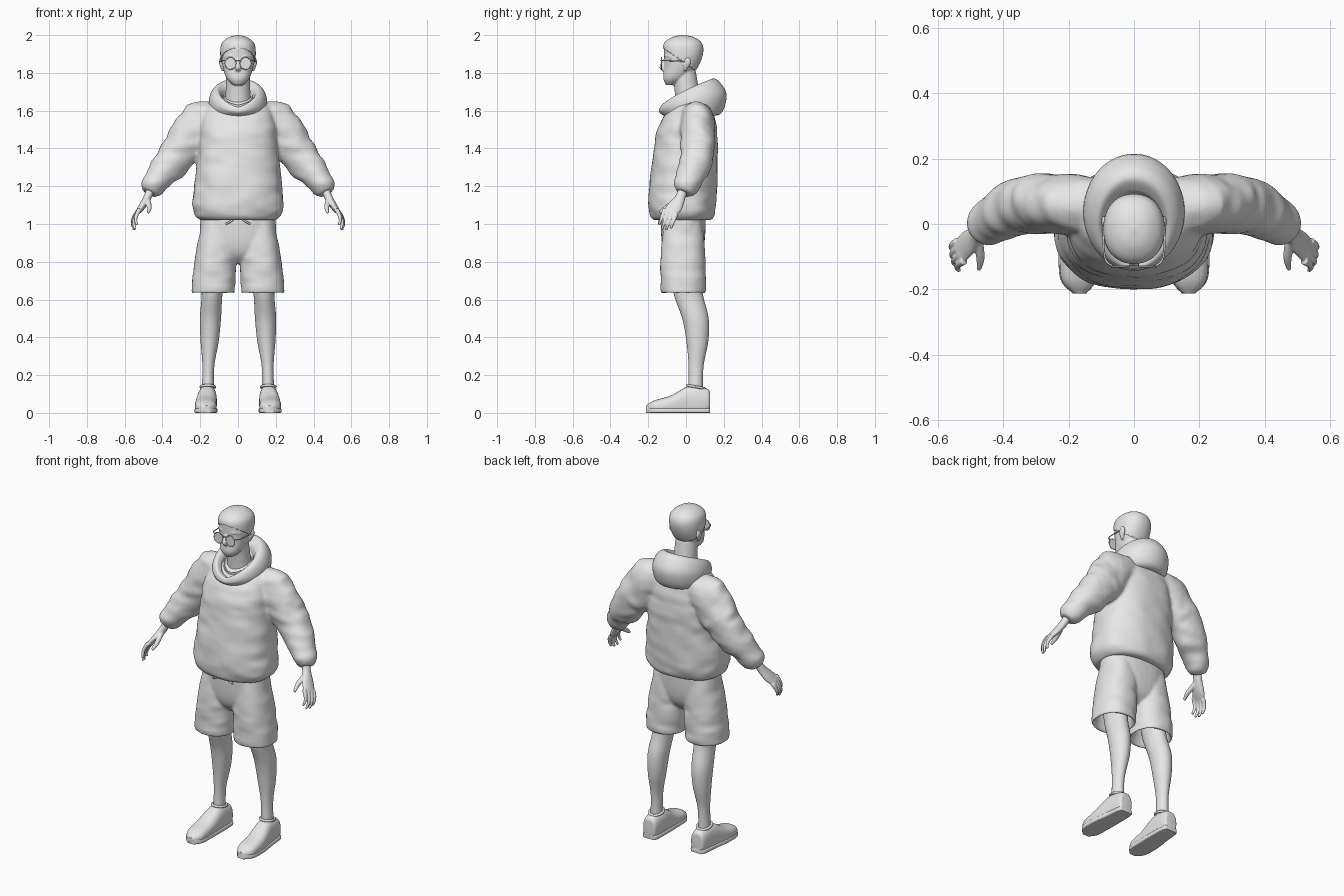
import bpy
import bmesh
from math import cos, sin, pi, radians, copysign
from mathutils import Vector, noise

cube = bpy.data.objects.get("Cube")
if cube:
    bpy.data.objects.remove(cube)

colour = (0.8, 0.8, 0.8, 1)
grey = bpy.data.materials.new("light_grey")
grey.use_nodes = True
grey.diffuse_color = colour
grey.node_tree.nodes["Principled BSDF"].inputs["Base Color"].default_value = colour
SIDEWAYS, BACKWARD, UP = Vector((1, 0, 0)), Vector((0, 1, 0)), Vector((0, 0, 1))


def ring(x=0.0, y=0.0, z=0.0, side=0.1, depth=None):
    """One oval cross-section: its centre and its two radii."""
    return (x, y, z, side, side if depth is None else depth)


def finish(name, bm):
    """Turn a bmesh into a smooth shaded object."""
    bmesh.ops.recalc_face_normals(bm, faces=bm.faces)
    mesh = bpy.data.meshes.new(name)
    bm.to_mesh(mesh)
    bm.free()
    mesh.materials.append(grey)
    mesh.shade_smooth()
    mesh.set_sharp_from_angle(angle=radians(50))
    obj = bpy.data.objects.new(name, mesh)
    bpy.context.scene.collection.objects.link(obj)
    return obj


def blend(before, start, end, after, t):
    """Catmull-Rom value between start and end."""
    slope_in, slope_out = (end - before) / 2, (after - start) / 2
    rise = end - start
    bend = 3 * rise - 2 * slope_in - slope_out
    twist = slope_in + slope_out - 2 * rise
    return start + t * (slope_in + t * (bend + t * twist))


def spline(keys, steps):
    padded = [keys[0], *keys, keys[-1]]
    samples = []
    for four in zip(padded, padded[1:], padded[2:], padded[3:]):
        for step in range(steps):
            samples.append([blend(*values, step / steps) for values in zip(*four)])
    return samples + [list(keys[-1])]


def bridge(bm, rings, closed=False):
    """Join neighbouring vertex rings with quads."""
    following = rings[1:] + rings[:1] if closed else rings[1:]
    for lower, upper in zip(rings, following):
        for k in range(len(lower)):
            bm.faces.new((lower[k - 1], lower[k], upper[k], upper[k - 1]))


def mirror_x(bm):
    copy = bmesh.ops.duplicate(bm, geom=bm.verts[:] + bm.edges[:] + bm.faces[:])["geom"]
    for element in copy:
        if isinstance(element, bmesh.types.BMVert):
            element.co.x *= -1


def loft(name, keys, axis=None, ref=BACKWARD, power=2.0, sides=32, steps=6,
         mirror=False, wrinkle=0.0, hairline=None):
    """Skin oval rings, set across their path or all facing one axis."""
    bm = bmesh.new()
    rows = spline(keys, steps)
    rings = []
    for i, (x, y, z, side, depth) in enumerate(rows):
        before, after = rows[max(i - 1, 0)], rows[min(i + 1, len(rows) - 1)]
        along = axis or (Vector(after[:3]) - Vector(before[:3])).normalized()
        deep = (ref - ref.dot(along) * along).normalized()
        wide = along.cross(deep)
        verts = []
        for k in range(sides):
            angle = 2 * pi * k / sides
            c, s = (copysign(abs(f) ** (2 / power), f) for f in (cos(angle), sin(angle)))
            offset = wide * c * side + deep * s * depth
            point = Vector((x, y, z)) + offset
            fold = noise.noise(Vector((point.x * 9, point.y * 9, point.z * 22)))
            point += offset * wrinkle * fold
            point.z = max(point.z, 0)
            verts.append(bm.verts.new(point))
        rings.append(verts)
    bridge(bm, rings)
    bm.faces.new(rings[0])
    bm.faces.new(rings[-1])
    if hairline:
        geometry = bm.verts[:] + bm.edges[:] + bm.faces[:]
        bmesh.ops.bisect_plane(bm, geom=geometry, plane_co=hairline[0],
                               plane_no=hairline[1], clear_inner=True)
    if mirror:
        mirror_x(bm)
    return finish(name, bm)


def tube(name, points, radius, **options):
    return loft(name, [ring(*point, side=radius) for point in points], sides=12, **options)


def loop(centre, across, along):
    """Closed oval of points spanned by two directions."""
    angles = [pi * k / 8 for k in range(17)]
    return [Vector(centre) + Vector(across) * cos(a) + Vector(along) * sin(a) for a in angles]


def edge(half, front, back, low, high):
    """One line round the neck: half width, y and z at the front, y and z at the back."""
    return (half, front, back, low, high)


def collar(name, section, segments=56):
    """Sweep a closed section round the neck, rising from front to back."""
    section = spline(section + section[:1], 5)[:-1]
    bm = bmesh.new()
    rings = []
    for k in range(segments):
        angle = 2 * pi * k / segments
        u = (1 - cos(angle)) / 2
        rings.append([bm.verts.new((half * sin(angle), front + (back - front) * u,
                                    low + (high - low) * u ** 0.7))
                      for half, front, back, low, high in section])
    bridge(bm, rings, closed=True)
    return finish(name, bm)


def fuse(name, parts, voxel, smooth):
    """Melt overlapping parts into one continuous skin."""
    bm = bmesh.new()
    for part in parts:
        bm.from_mesh(part.data)
        bpy.data.objects.remove(part)
    obj = finish(name, bm)
    remesh = obj.modifiers.new("skin", "REMESH")
    remesh.mode, remesh.voxel_size = "VOXEL", voxel
    relax = obj.modifiers.new("relax", "SMOOTH")
    relax.factor, relax.iterations = 0.5, smooth
    bpy.context.view_layer.update()
    evaluated = obj.evaluated_get(bpy.context.evaluated_depsgraph_get())
    mesh = bpy.data.meshes.new_from_object(evaluated)
    obj.modifiers.clear()
    obj.data = mesh
    mesh.materials.clear()
    mesh.materials.append(grey)
    mesh.shade_smooth()


# Head with nose, brows, lips, ears and neck
skull = [ring(y=-.08, z=1.735, side=.025), ring(y=-.06, z=1.77, side=.06),
         ring(y=-.03, z=1.83, side=.08, depth=.085), ring(y=-.016, z=1.9, side=.088, depth=.1),
         ring(y=-.016, z=1.95, side=.08, depth=.095), ring(y=-.016, z=1.98, side=.045, depth=.055),
         ring(y=-.016, z=1.99, side=.005)]
fuse("head", [
    loft("skull", skull, axis=UP, power=2.2),
    loft("nose", [ring(y=-.107, z=1.88, side=.008), ring(y=-.126, z=1.83, side=.016, depth=.014),
                  ring(y=-.11, z=1.805, side=.01)], axis=UP),
    tube("brow", [(0, -.106, 1.885), (.04, -.102, 1.89), (.07, -.073, 1.885)], .009, mirror=True),
    tube("lips", [(-.03, -.09, 1.777), (0, -.109, 1.779), (.03, -.09, 1.777)], .01, ref=UP),
    loft("ear", [ring(x=.08, y=-.005, z=1.81, side=.006), ring(x=.09, y=.005, z=1.85, side=.01, depth=.02),
                 ring(x=.09, y=.01, z=1.88, side=.005, depth=.01)], axis=UP, mirror=True),
    loft("neck", [ring(y=.03, z=1.54, side=.08), ring(y=.01, z=1.67, side=.067),
                  ring(y=-.01, z=1.81, side=.062)], axis=UP),
], voxel=.0045, smooth=3)

# Hair: an enlarged skull trimmed along a sloping hairline
hair = loft("hair", [ring(x, y, 1.88 + (z - 1.88) * 1.09, side * 1.07, depth * 1.06)
                     for x, y, z, side, depth in skull],
            axis=UP, power=2.2, sides=48, hairline=((0, -.12, 1.93), (0, .7, 1)))
shell = hair.modifiers.new("thickness", "SOLIDIFY")
shell.thickness, shell.offset = .008, -1

# Glasses
loft("lenses", [ring(x=.04, y=y, z=1.85, side=.027, depth=.03) for y in (-.128, -.132)],
     axis=BACKWARD, ref=UP, power=2.5, steps=1, mirror=True)
tube("lens_rims", loop((.04, -.13, 1.85), SIDEWAYS * .028, UP * .031), .003, steps=3, mirror=True)
tube("glasses_bridge", [(-.014, -.132, 1.866), (.014, -.132, 1.866)], .003)
tube("temples", [(.067, -.128, 1.865), (.09, -.1, 1.865), (.095, .01, 1.86)], .003, mirror=True)

# Hoodie: body and sleeves in one skin
body = loft("body", [
    ring(y=-.02, z=1.02, side=.2, depth=.15), ring(y=-.02, z=1.05, side=.23, depth=.17),
    ring(y=-.02, z=1.13, side=.24, depth=.18), ring(z=1.4, side=.21, depth=.17),
    ring(y=.01, z=1.53, side=.2, depth=.15), ring(y=.03, z=1.63, side=.16, depth=.1),
    ring(y=.04, z=1.68, side=.06, depth=.04),
], axis=UP, power=2.35, sides=48, wrinkle=.045)
sleeves = loft("sleeves", [
    ring(x=.08, y=.05, z=1.57, side=.08), ring(x=.19, y=.06, z=1.53, side=.12, depth=.09),
    ring(x=.32, y=.06, z=1.37, side=.105, depth=.09), ring(x=.4, y=.03, z=1.27, side=.08),
    ring(x=.45, z=1.2, side=.066), ring(x=.47, y=-.015, z=1.165, side=.04),
], sides=40, mirror=True, wrinkle=.14)
fuse("hoodie", [body, sleeves], voxel=.009, smooth=7)

# Lowered hood and the shirt neckline inside it
collar("hood", [
    edge(half=.09, front=-.1, back=.1, low=1.61, high=1.74),
    edge(half=.11, front=-.13, back=.14, low=1.62, high=1.77),
    edge(half=.14, front=-.14, back=.18, low=1.61, high=1.75),
    edge(half=.155, front=-.14, back=.215, low=1.59, high=1.68),
    edge(half=.14, front=-.11, back=.18, low=1.57, high=1.58),
    edge(half=.08, front=-.08, back=.08, low=1.57, high=1.6),
])
collar("shirt_collar", [
    edge(half=.07, front=-.06, back=.08, low=1.62, high=1.69),
    edge(half=.08, front=-.08, back=.09, low=1.63, high=1.7),
    edge(half=.08, front=-.07, back=.09, low=1.58, high=1.64),
])

# Hands: palm, thumb and four fingers set across the knuckles
hand = [
    loft("palm", [ring(x=.455, y=-.01, z=1.2, side=.023), ring(x=.48, y=-.03, z=1.14, side=.021, depth=.027),
                  ring(x=.51, y=-.06, z=1.09, side=.018, depth=.04),
                  ring(x=.537, y=-.09, z=1.055, side=.011, depth=.038)], mirror=True),
    loft("thumb", [ring(x=.48, y=-.04, z=1.13, side=.015), ring(x=.47, y=-.1, z=1.09, side=.013),
                   ring(x=.475, y=-.14, z=1.06, side=.007)], ref=SIDEWAYS, mirror=True),
]
knuckles, across = Vector((.53, -.083, 1.065)), Vector((.3, .9, -.4))
for finger, length in enumerate((.9, 1.05, 1, .8)):
    root = knuckles + across * .022 * (finger - 1.5)
    joints = [root + length * Vector((.024 * sin(.8 * t), -.011 * t, -.031 * t)) for t in range(4)]
    hand.append(loft("finger", [ring(*joint, side=.0125 - .002 * t) for t, joint in enumerate(joints)],
                     mirror=True))
fuse("hands", hand, voxel=.0038, smooth=2)

# Shorts: hips plus two wide legs with hollow hems
hips = loft("hips", [
    ring(y=-.015, z=.79, side=.05), ring(y=-.015, z=.84, side=.15, depth=.095),
    ring(y=-.015, z=.92, side=.2, depth=.115), ring(y=-.015, z=1.07, side=.195, depth=.12),
], axis=UP, power=2.3, sides=40)
short_legs = loft("short_legs", [
    ring(x=.13, y=-.015, z=.73, side=.085), ring(x=.13, y=-.015, z=.65, side=.1),
    ring(x=.13, y=-.015, z=.645, side=.115, depth=.118), ring(x=.12, y=-.015, z=.82, side=.108, depth=.118),
    ring(x=.1, y=-.015, z=1.03, side=.085, depth=.1),
], axis=UP, power=2.3, sides=40, mirror=True, wrinkle=.06)
fuse("shorts", [hips, short_legs], voxel=.0075, smooth=4)
tube("drawstrings", [(.01, -.12, 1.05), (.03, -.143, 1.02), (.065, -.142, 1)], .005, mirror=True)

# Bare legs with knee and calf
loft("legs", [
    ring(x=.13, z=.76, side=.07, depth=.08), ring(x=.137, y=.012, z=.63, side=.055, depth=.077),
    ring(x=.146, y=.05, z=.5, side=.056, depth=.07), ring(x=.15, y=.06, z=.38, side=.048, depth=.058),
    ring(x=.157, y=.053, z=.24, side=.031, depth=.039), ring(x=.16, y=.05, z=.08, side=.034, depth=.04),
], axis=UP, mirror=True)

# Shoes: rounded upper, opening rim and a flat sole
shoe = [ring(x=.16, y=.128, z=.06, side=.02, depth=.03), ring(x=.16, y=.115, z=.06, side=.043, depth=.066),
        ring(x=.163, y=.02, z=.06, side=.051, depth=.083), ring(x=.17, y=-.08, z=.04, side=.057, depth=.052),
        ring(x=.17, y=-.17, z=.03, side=.052, depth=.035), ring(x=.167, y=-.212, z=.024, side=.018, depth=.014)]
loft("shoes", shoe, axis=BACKWARD, ref=UP, power=2.5, mirror=True)
loft("soles", [ring(x, y, .012, side + .003, .014) for x, y, z, side, depth in shoe],
     axis=BACKWARD, ref=UP, power=5, mirror=True)
tube("shoe_rims", loop((.16, .052, .138), SIDEWAYS * .037, (0, .045, -.008)), .007, steps=3,
     ref=UP, mirror=True)
